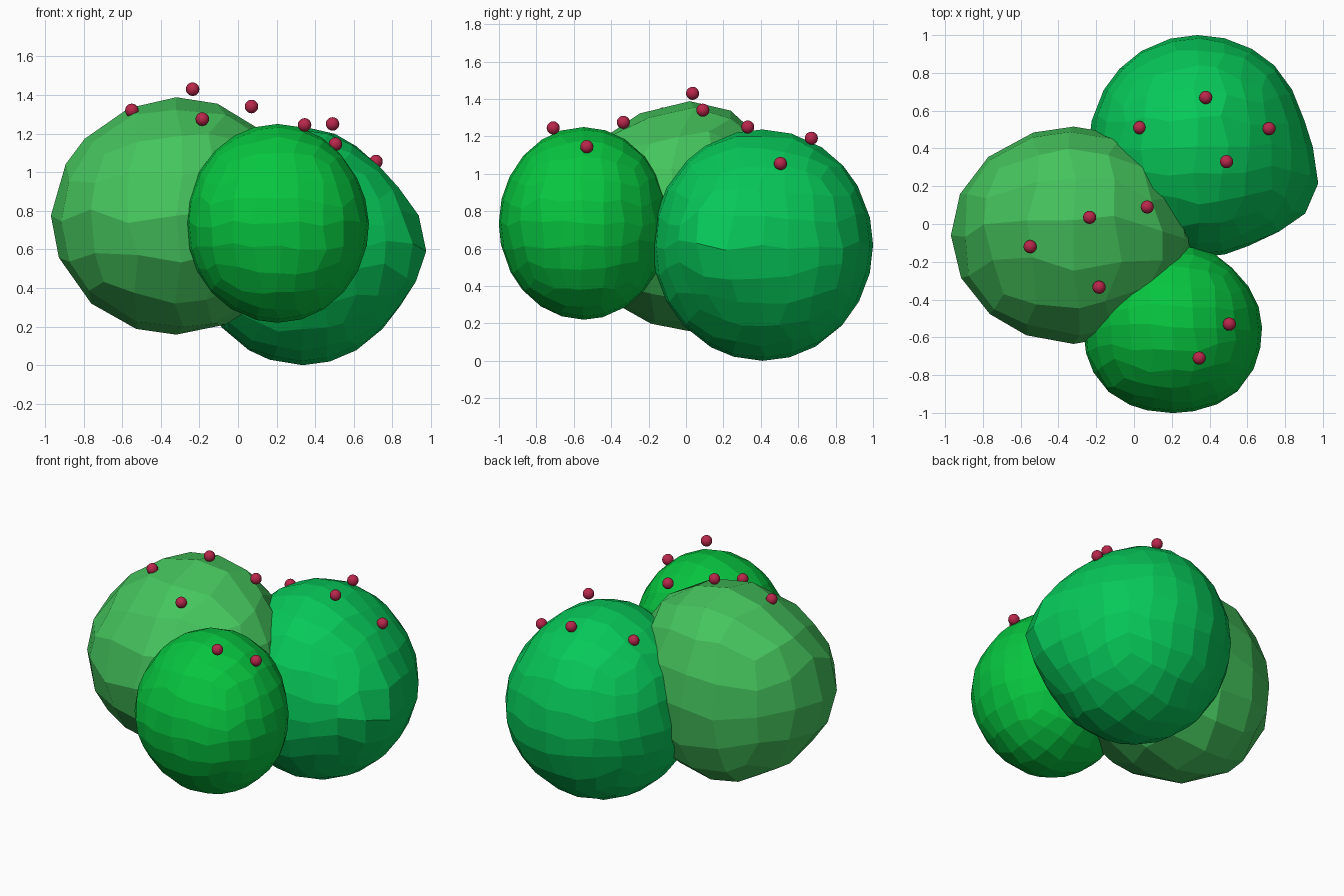
import bpy, bmesh, math, random
from mathutils import Vector

if "Cube" in bpy.data.objects:
    bpy.data.objects.remove(bpy.data.objects["Cube"])

random.seed(4)


def material(name, rgb):
    m = bpy.data.materials.new(name)
    m.diffuse_color = (*rgb, 1)
    m.use_nodes = True
    m.node_tree.nodes["Principled BSDF"].inputs["Base Color"].default_value = m.diffuse_color
    return m


def add_object(name, bm, mat, smooth=False):
    bmesh.ops.recalc_face_normals(bm, faces=bm.faces)
    for f in bm.faces:
        f.smooth = smooth
    me = bpy.data.meshes.new(name)
    bm.to_mesh(me)
    bm.free()
    me.materials.append(mat)
    ob = bpy.data.objects.new(name, me)
    bpy.context.collection.objects.link(ob)
    return ob


def foliage(name, center, radii, n, mat, bumps=(), bend=0):
    """Faceted quad sphere, n faces per cube edge, with bumps (or dents) and a bend in y."""
    bm = bmesh.new()
    bmesh.ops.create_cube(bm, size=2)
    bmesh.ops.subdivide_edges(bm, edges=bm.edges[:], cuts=n - 1, use_grid_fill=True)
    for v in bm.verts:
        d = Vector([math.tan(c * math.pi / 4) for c in v.co]).normalized()
        # nudge vertices along the surface, leaving the six extremes in place
        if max(abs(c) for c in d) < 0.999:
            d += Vector([random.uniform(-1, 1) for _ in range(3)]) * 0.26 / n
            d.normalize()
        r = 1
        for direction, height, power in bumps:
            r += height * max(0, d.dot(Vector(direction).normalized())) ** power
        v.co = Vector([c + d[i] * radii[i] * r for i, c in enumerate(center)])
        v.co.y += bend * d.z ** 2
    return add_object(name, bm, mat)


# Three overlapping foliage clumps
foliage("left_foliage", (-0.32, -0.06, 0.775), (0.65, 0.575, 0.615), 4,
        material("light_green", (0.06, 0.56, 0.11)),
        bumps=[((-0.6, -0.35, 0.7), -0.05, 8), ((-0.3, 0.6, -0.7), 0.04, 8)],
        bend=0.08)
foliage("back_foliage", (0.335, 0.41, 0.62), (0.575, 0.59, 0.62), 6,
        material("cool_green", (0.002, 0.58, 0.1)),
        bumps=[((0.92, -0.4, 0), 0.18, 12), ((0.65, 0.15, 0.75), -0.05, 8),
               ((0.7, 0.7, -0.2), 0.02, 10)])
foliage("front_foliage", (0.205, -0.547, 0.735), (0.475, 0.453, 0.515), 6,
        material("bright_green", (0.002, 0.56, 0.05)),
        bumps=[((0.8, 0.1, 0.6), -0.025, 8), ((0.7, 0.7, 0), -0.04, 10),
               ((-0.7, -0.7, 0), 0.04, 10), ((0.7, -0.7, 0), 0.04, 10)])

# Berries scattered over the top
berry_red = material("berry_red", (0.48, 0.02, 0.07))
berries = [
    (-0.55, -0.12, 1.32), (-0.235, 0.035, 1.43), (0.07, 0.09, 1.34),
    (-0.185, -0.335, 1.275), (0.03, 0.51, 1.13), (0.38, 0.67, 1.19),
    (0.715, 0.505, 1.055), (0.49, 0.33, 1.25), (0.505, -0.53, 1.145),
    (0.345, -0.71, 1.245),
]
for i, p in enumerate(berries):
    bm = bmesh.new()
    bmesh.ops.create_uvsphere(bm, u_segments=16, v_segments=10, radius=0.035)
    bmesh.ops.translate(bm, verts=bm.verts, vec=p)
    add_object(f"berry_{i + 1}", bm, berry_red, smooth=True)
